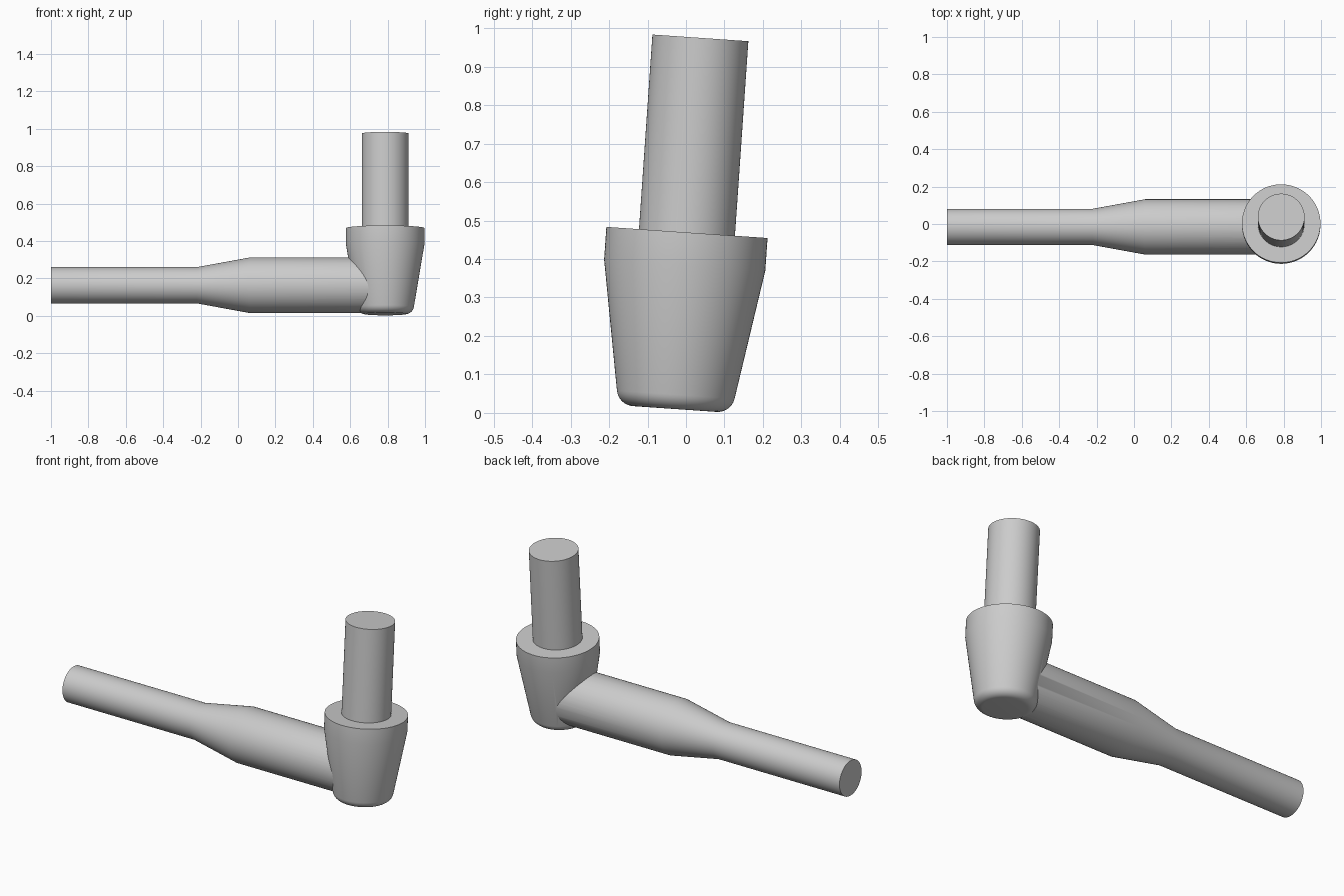
import bpy, bmesh, math
from mathutils import Matrix, Vector

if "Cube" in bpy.data.objects:
    bpy.data.objects.remove(bpy.data.objects["Cube"])

TILT = math.radians(-3.95)


def lathe(name, profile, matrix, segments=96):
    """Closed solid of revolution from (radius, height) points, capped at both ends."""
    bm = bmesh.new()
    rings = []
    for r, h in profile:
        rings.append([bm.verts.new((r * math.cos(2 * math.pi * i / segments),
                                    r * math.sin(2 * math.pi * i / segments), h))
                      for i in range(segments)])
    for a, b in zip(rings, rings[1:]):
        for i in range(segments):
            j = (i + 1) % segments
            bm.faces.new((a[i], a[j], b[j], b[i]))
    bm.faces.new(rings[0][::-1])
    bm.faces.new(rings[-1])
    bm.transform(matrix)
    bmesh.ops.recalc_face_normals(bm, faces=bm.faces)
    mesh = bpy.data.meshes.new(name)
    bm.to_mesh(mesh)
    bm.free()
    obj = bpy.data.objects.new(name, mesh)
    bpy.context.collection.objects.link(obj)
    return obj


# Tapered socket with rounded foot, straight collar and upper stem
R_TOP, R_FOOT, TAPER_TOP, FOOT, FILLET = 0.21, 0.147, -0.085, -0.46, 0.045
slope = math.atan2(R_TOP - R_FOOT, TAPER_TOP - FOOT)
# fillet circle tangent to the foot plane and the tapered wall
cz = FOOT + FILLET
cr = R_FOOT + FILLET * math.tan(slope) - FILLET / math.cos(slope)
profile = []
for i in range(9):
    a = -math.pi / 2 + (math.pi / 2 - slope) * i / 8
    profile.append((cr + FILLET * math.cos(a), cz + FILLET * math.sin(a)))
profile += [(R_TOP, TAPER_TOP), (R_TOP, 0), (0.125, 0), (0.125, 0.507)]
head = lathe("socket_and_stem", profile,
             Matrix.Translation((0.787, 0.0025, 0.469)) @ Matrix.Rotation(TILT, 4, 'X'))

# Stepped handle rod running along x, ending inside the socket
rod = lathe("handle_rod", [(0.097, -1.0), (0.097, -0.22), (0.148, 0.06), (0.148, 0.77)],
            Matrix.Translation((0, -0.0155, 0.1635)) @ Matrix.Rotation(math.pi / 2, 4, 'Y'))

# Weld the rod into the socket
union = head.modifiers.new("weld", 'BOOLEAN')
union.operation = 'UNION'
union.solver = 'EXACT'
union.object = rod
bpy.context.view_layer.objects.active = head
head.select_set(True)
bpy.ops.object.modifier_apply(modifier=union.name)
bpy.data.objects.remove(rod)
head.name = "jointed_handle"
bpy.ops.object.shade_smooth_by_angle(angle=math.radians(30))
